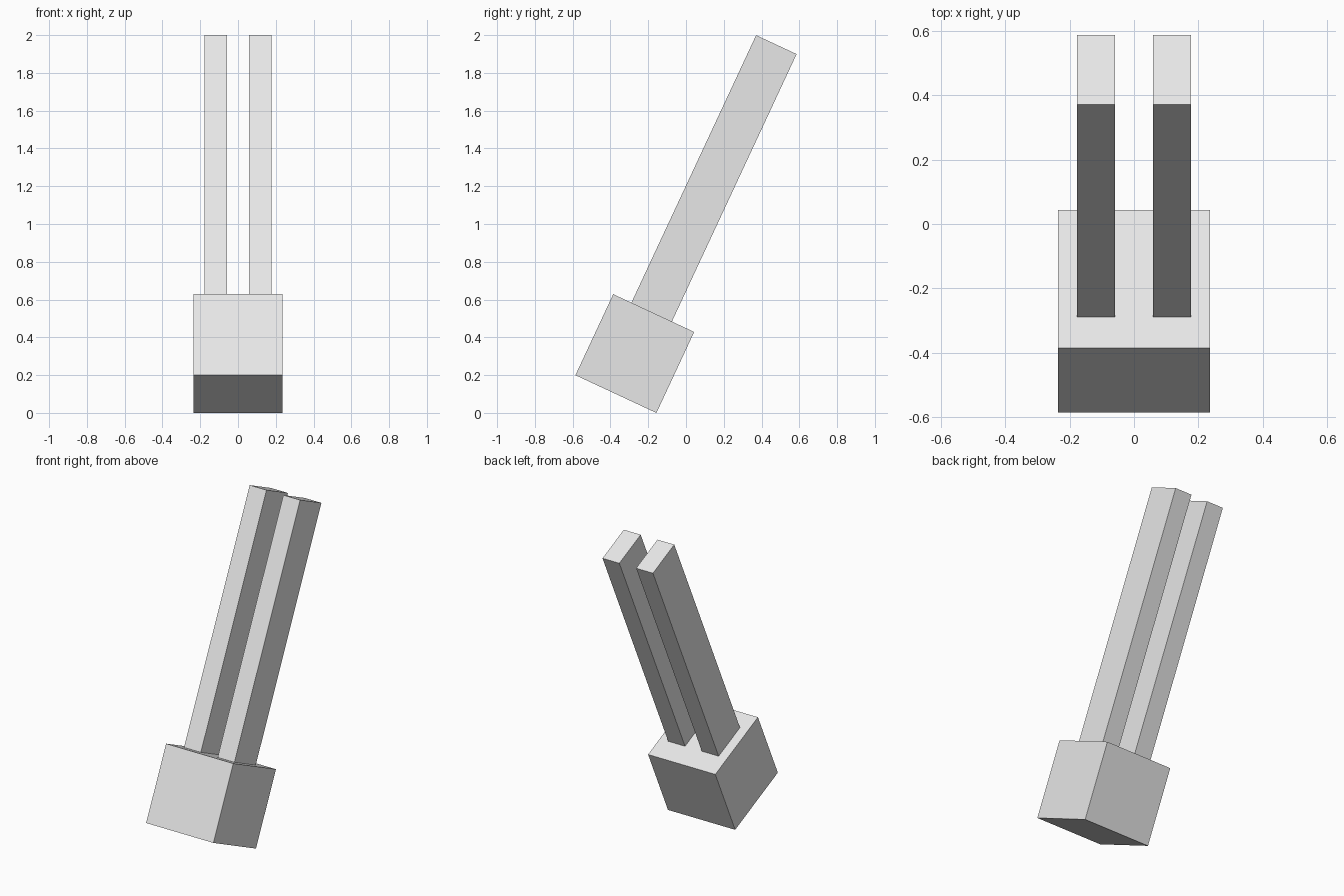
import bpy
import math
from mathutils import Matrix, Vector

if "Cube" in bpy.data.objects:
    bpy.data.objects.remove(bpy.data.objects["Cube"])

S = 0.473                      # edge of the base cube
PRONG_LEN = 1.5625

grey = bpy.data.materials.new("light_grey")
grey.diffuse_color = (0.8, 0.8, 0.8, 1)
grey.use_nodes = True
grey.node_tree.nodes["Principled BSDF"].inputs["Base Color"].default_value = grey.diffuse_color

# The whole model leans backwards around its base cube
lean = Matrix.Translation((0, -0.271, 0.314)) @ Matrix.Rotation(math.radians(-25), 4, 'X')


def box(name, centre, size):
    bpy.ops.mesh.primitive_cube_add(size=1)
    ob = bpy.context.object
    ob.name = name
    ob.data.transform(lean @ Matrix.Translation(Vector(centre)) @ Matrix.Diagonal((*size, 1)))
    ob.data.materials.append(grey)
    return ob


# Base cube
box("base_block", (0, 0, 0), (S, S, S))

# Pair of long prongs standing on the base
for side, x in (("left", -S / 4), ("right", S / 4)):
    box(side + "_prong", (x, -0.012, S / 2 + PRONG_LEN / 2), (S / 4, S / 2, PRONG_LEN))
